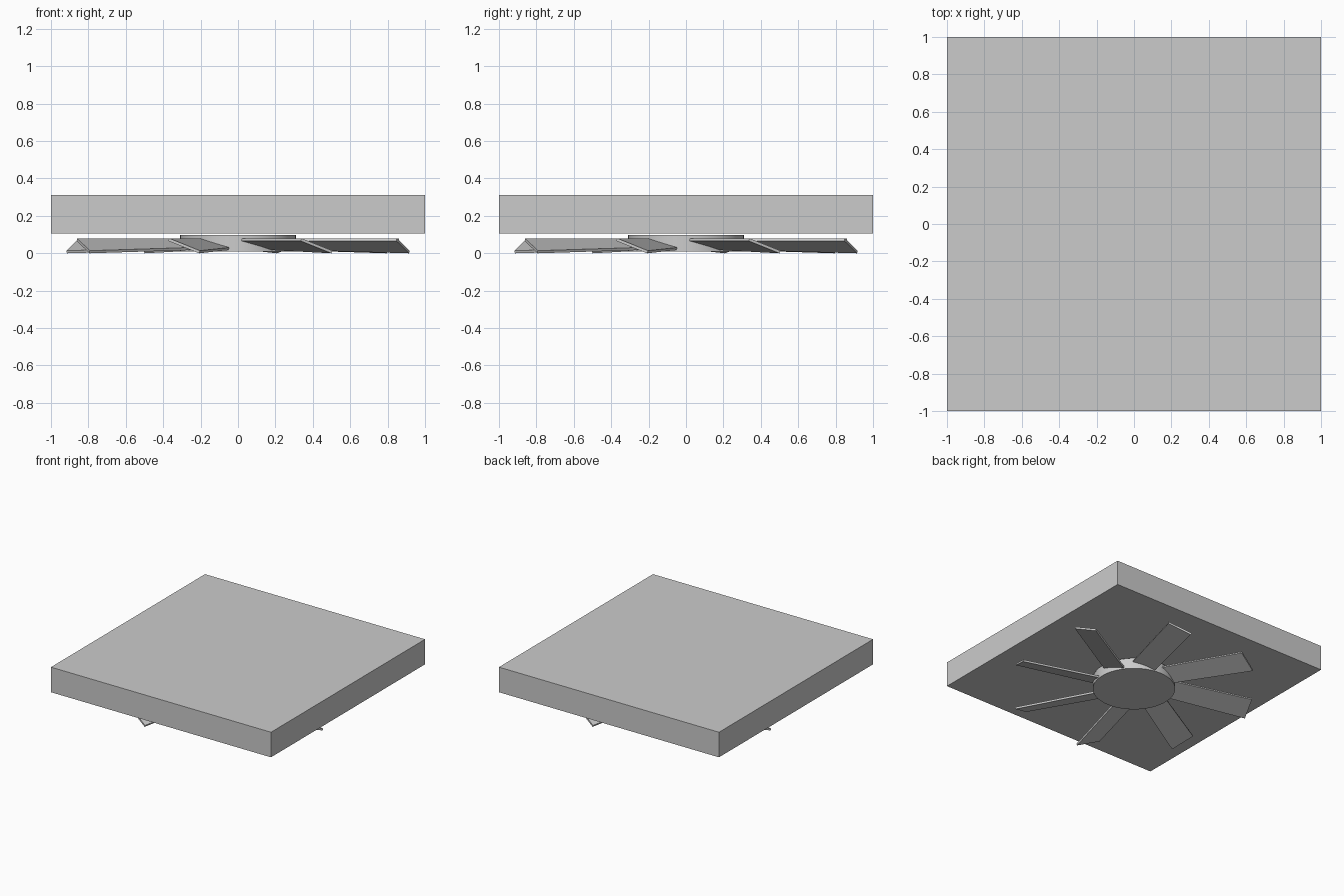
import bpy, math
from mathutils import Matrix, Vector

if "Cube" in bpy.data.objects:
    bpy.data.objects.remove(bpy.data.objects["Cube"])

# square housing slab
bpy.ops.mesh.primitive_cube_add(size=1, location=(0, 0, 0.208))
slab = bpy.context.object
slab.name = "housing"
slab.scale = (2, 2, 0.206)

# round hub below the slab
bpy.ops.mesh.primitive_cylinder_add(vertices=48, radius=0.31, depth=0.088, location=(0, 0, 0.054))
bpy.context.object.name = "hub"
bpy.ops.object.shade_smooth_by_angle()

# pitched, slightly swept blades: corners as (radial, tangential, z) of the upper face
top = [Vector(c) for c in ((0.27, -0.10, 0.08), (0.925, -0.015, 0.08),
                           (0.925, 0.163, 0.014), (0.27, 0.07, 0.032))]
normal = Vector((0, 0.35, 0.937))
bottom = [p - normal * 0.015 for p in top]
faces = [(3, 2, 1, 0), (4, 5, 6, 7)] + [(i, (i + 1) % 4, (i + 1) % 4 + 4, i + 4) for i in range(4)]
faces = [tuple(reversed(f)) for f in faces]

for k in range(8):
    mesh = bpy.data.meshes.new("fan_blade")
    mesh.from_pydata(top + bottom, [], faces)
    mesh.transform(Matrix.Rotation(math.radians(22.5 + 45 * k), 4, 'Z'))
    import bmesh
    bm = bmesh.new()
    bm.from_mesh(mesh)
    bmesh.ops.recalc_face_normals(bm, faces=bm.faces)
    bm.to_mesh(mesh)
    bm.free()
    blade = bpy.data.objects.new("fan_blade_%d" % (k + 1), mesh)
    bpy.context.collection.objects.link(blade)
